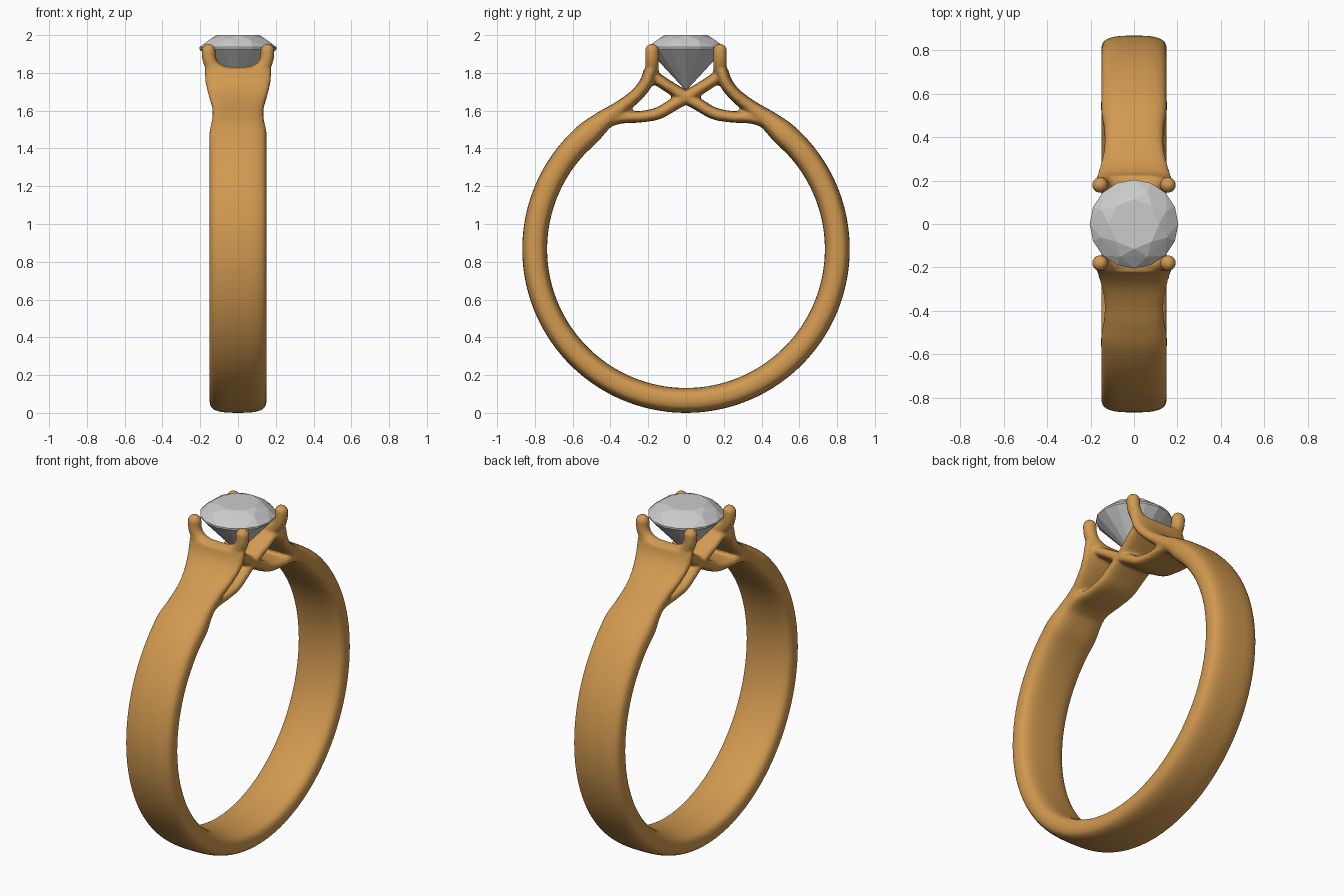
import bpy, bmesh, math
from mathutils import Vector

if "Cube" in bpy.data.objects:
    bpy.data.objects.remove(bpy.data.objects["Cube"])


def spline(pts, n=6):
    """Catmull-Rom through tuples of any length."""
    p = [pts[0]] + list(pts) + [pts[-1]]
    out = []
    for i in range(1, len(p) - 2):
        for k in range(n):
            t = k / n
            out.append(tuple(0.5 * (2 * b + (c - a) * t + (2 * a - 5 * b + 4 * c - d) * t * t
                                    + (3 * b - a - 3 * c + d) * t ** 3)
                             for a, b, c, d in zip(p[i - 1], p[i], p[i + 1], p[i + 2])))
    return out + [tuple(pts[-1])]


def sweep(bm, path, axis, power, sides=28):
    """Sweep a rounded section; path rows are x, y, z, half width, half thickness."""
    pos = [Vector(r[:3]) for r in path]
    rings = []
    for i, row in enumerate(path):
        tan = (pos[min(i + 1, len(pos) - 1)] - pos[max(i - 1, 0)]).normalized()
        nor = tan.cross(axis)
        ring = []
        for k in range(sides):
            a = 2 * math.pi * k / sides
            c, s = math.cos(a), math.sin(a)
            u = math.copysign(abs(c) ** (2 / power), c) * row[3]
            v = math.copysign(abs(s) ** (2 / power), s) * row[4]
            ring.append(bm.verts.new(pos[i] + axis * u + nor * v))
        rings.append(ring)
    for r, q in zip(rings, rings[1:]):
        for k in range(sides):
            j = (k + 1) % sides
            bm.faces.new((r[k], r[j], q[j], q[k]))
    bm.faces.new(rings[0])
    bm.faces.new(rings[-1])


def make_object(name, bm):
    bmesh.ops.recalc_face_normals(bm, faces=bm.faces)
    me = bpy.data.meshes.new(name)
    bm.to_mesh(me)
    bm.free()
    ob = bpy.data.objects.new(name, me)
    bpy.context.collection.objects.link(ob)
    return ob


X, Y = Vector((1, 0, 0)), Vector((0, 1, 0))
bm = bmesh.new()

# Band: hoop arc that runs up into a flared shoulder on each side
shoulder = [(0, 0.188, 1.815, 0.178, 0.035), (0, 0.212, 1.745, 0.172, 0.035),
            (0, 0.268, 1.677, 0.155, 0.035), (0, 0.35, 1.612, 0.137, 0.04),
            (0, 0.44, 1.546, 0.138, 0.053)]
arc = []
for i in range(41):
    a = math.radians(50 - 280 * i / 40)
    arc.append((0, 0.801 * math.cos(a), 0.867 + 0.801 * math.sin(a), 0.151, 0.066))
other = [(x, -y, z, w, h) for x, y, z, w, h in reversed(shoulder)]
sweep(bm, spline(shoulder + arc + other, 4), X, 3.0)

# Crossing under-straps, prong cradles and prong tips, mirrored front to back
strap = [(0.46, 1.52, 0.12, 0.03), (0.36, 1.562, 0.125, 0.033), (0.25, 1.567, 0.12, 0.03),
         (0.15, 1.585, 0.12, 0.032), (0.07, 1.63, 0.12, 0.033), (0, 1.671, 0.12, 0.034),
         (-0.08, 1.72, 0.13, 0.032), (-0.15, 1.765, 0.14, 0.032), (-0.19, 1.79, 0.14, 0.03)]
half = [(0.156, 1.925), (0.152, 1.87), (0.125, 1.825), (0.07, 1.8)]
cradle = [(-x, z) for x, z in half] + [(0, 1.796)] + half[::-1]
for s in (-1, 1):
    sweep(bm, spline([(0, s * y, z, w, h) for y, z, w, h in strap]), X, 3.0)
    sweep(bm, spline([(x, s * 0.18, z, 0.037, 0.037) for x, z in cradle]), Y, 2.0, 16)
    for sx in (-1, 1):
        tip = bmesh.ops.create_icosphere(bm, subdivisions=3, radius=0.038)["verts"]
        bmesh.ops.translate(bm, verts=tip, vec=(sx * 0.156, s * 0.18, 1.917))

# Fuse the metal into one smooth casting
band = make_object("ring_band", bm)
remesh = band.modifiers.new("fuse", "REMESH")
remesh.mode = "VOXEL"
remesh.voxel_size = 0.01
remesh.use_smooth_shade = True
soft = band.modifiers.new("soften", "SMOOTH")
soft.factor = 0.5
soft.iterations = 6
gold = bpy.data.materials.new("gold")
gold.diffuse_color = (0.64, 0.32, 0.08, 1)
gold.use_nodes = True
gold.node_tree.nodes["Principled BSDF"].inputs["Base Color"].default_value = gold.diffuse_color
band.data.materials.append(gold)

# Faceted brilliant-cut stone
bm = bmesh.new()
for n, r, z, off in ((8, 0.115, 2.0, 0), (8, 0.163, 1.976, 0.5), (16, 0.204, 1.936, 0),
                     (16, 0.204, 1.926, 0), (1, 0, 1.705, 0)):
    for k in range(n):
        a = 2 * math.pi * (k + off) / n
        bm.verts.new((r * math.cos(a), r * math.sin(a), z))
bmesh.ops.convex_hull(bm, input=bm.verts)
make_object("stone", bm)
